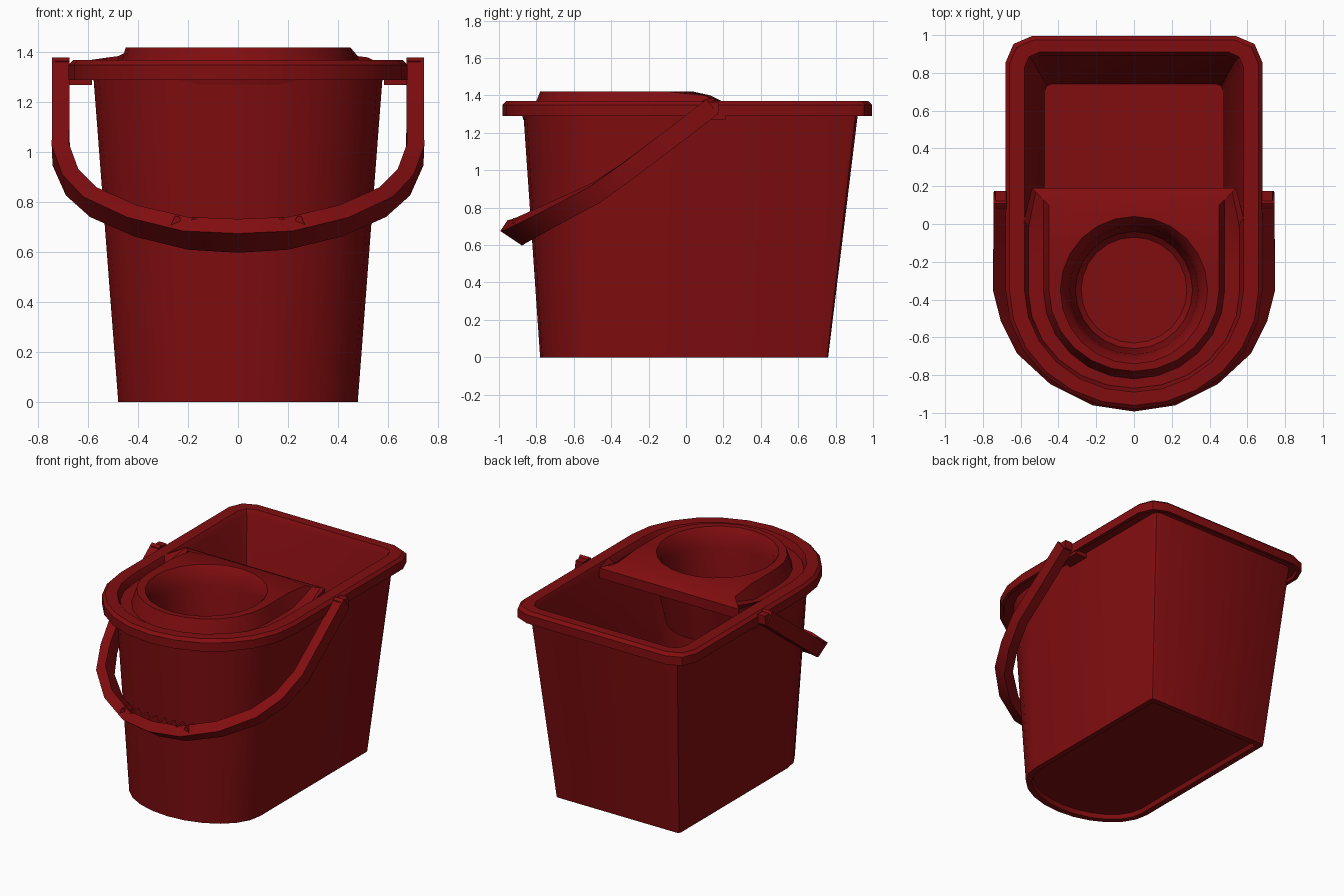
import bpy, bmesh, math
from mathutils import Vector

if "Cube" in bpy.data.objects:
    bpy.data.objects.remove(bpy.data.objects["Cube"])

red = bpy.data.materials.new("dark red plastic")
red.use_nodes = True
colour = (0.22, 0.004, 0.005, 1)
red.diffuse_color = colour
red.node_tree.nodes["Principled BSDF"].inputs["Base Color"].default_value = colour


def finish(name, bm, angle=25):
    bmesh.ops.recalc_face_normals(bm, faces=bm.faces)
    mesh = bpy.data.meshes.new(name)
    bm.to_mesh(mesh)
    bm.free()
    mesh.materials.append(red)
    ob = bpy.data.objects.new(name, mesh)
    bpy.context.collection.objects.link(ob)
    bpy.ops.object.select_all(action='DESELECT')
    ob.select_set(True)
    bpy.context.view_layer.objects.active = ob
    bpy.ops.object.shade_smooth_by_angle(angle=math.radians(angle))
    return ob


def loft(name, rings, angle=25):
    """Skin closed rings of equal length and cap both ends."""
    bm = bmesh.new()
    loops = [[bm.verts.new(p) for p in ring] for ring in rings]
    for a, b in zip(loops, loops[1:]):
        for i in range(len(a)):
            j = (i + 1) % len(a)
            bm.faces.new((a[i], a[j], b[j], b[i]))
    bm.faces.new(loops[0])
    bm.faces.new(loops[-1])
    return finish(name, bm, angle)


def tub_ring(half, back, front, start, cut, z):
    """Outline with a square, clipped back and a rounded front."""
    pts = [(half, back - cut, z), (half - cut * 0.3, back - cut * 0.3, z), (half - cut, back, z),
           (cut - half, back, z), (cut * 0.3 - half, back - cut * 0.3, z), (-half, back - cut, z)]
    n = 12
    for i in range(n + 1):
        t = math.pi + math.pi * i / n
        pts.append((half * math.cos(t), start + (start - front) * math.sin(t), z))
    return pts


# Bucket: underside recess, outer wall, overhanging rim, inner wall, floor
loft("bucket", [tub_ring(*r) for r in [
    (0.43, 0.71, -0.73, -0.44, 0.02, 0.03),
    (0.44, 0.72, -0.74, -0.44, 0.02, 0.00),
    (0.48, 0.76, -0.78, -0.44, 0.02, 0.00),
    (0.58, 0.92, -0.87, -0.40, 0.04, 1.31),
    (0.65, 0.97, -0.95, -0.36, 0.13, 1.31),
    (0.655, 0.975, -0.955, -0.36, 0.13, 1.29),
    (0.68, 0.995, -0.98, -0.35, 0.14, 1.29),
    (0.68, 0.995, -0.98, -0.35, 0.14, 1.35),
    (0.66, 0.975, -0.96, -0.35, 0.13, 1.37),
    (0.58, 0.91, -0.89, -0.35, 0.08, 1.37),
    (0.56, 0.89, -0.87, -0.36, 0.07, 1.33),
    (0.47, 0.74, -0.76, -0.44, 0.03, 0.05)]])


def wringer_ring(half, front, back, z_front, z_back):
    """Ring about the cup axis; its rear part is boxed off and may be higher."""
    pts = []
    for i in range(24):
        t = 2 * math.pi * i / 24
        c, s = math.cos(t), math.sin(t)
        if s <= 0 or back == half:
            x, y = half * c, (front if s < 0 else back) * s
        else:
            k = min(half / max(abs(c), 1e-6), back / s)
            x, y = k * c, k * s
        pts.append((x, y - 0.35, z_back if s > 0.6 else z_front))
    return pts


# Wringer: cup, raised collar, surrounding groove and rear deck
loft("wringer", [wringer_ring(*r) for r in [
    (0.28, 0.28, 0.28, 0.97, 0.97),
    (0.31, 0.31, 0.31, 1.00, 1.00),
    (0.34, 0.34, 0.34, 1.30, 1.30),
    (0.36, 0.36, 0.36, 1.38, 1.38),
    (0.39, 0.39, 0.39, 1.42, 1.42),
    (0.45, 0.43, 0.48, 1.42, 1.40),
    (0.48, 0.47, 0.51, 1.32, 1.385),
    (0.56, 0.53, 0.52, 1.32, 1.38),
    (0.59, 0.545, 0.54, 1.37, 1.37),
    (0.57, 0.52, 0.54, 1.27, 1.30),
    (0.40, 0.40, 0.40, 1.26, 1.26),
    (0.33, 0.33, 0.33, 0.94, 0.94)]])

# Handle: flat strap swept along a mirrored path
half_path = [(0.71, 0.14, 1.34), (0.71, -0.08, 1.17), (0.71, -0.32, 0.99), (0.665, -0.48, 0.88),
             (0.58, -0.64, 0.80), (0.41, -0.79, 0.725), (0.2, -0.89, 0.675)]
path = [Vector(p) for p in half_path] + [Vector((0, -0.915, 0.665))]
path += [Vector((-x, y, z)) for x, y, z in reversed(half_path)]
sections = []
for i, p in enumerate(path):
    tangent = (path[min(i + 1, len(path) - 1)] - path[max(i - 1, 0)]).normalized()
    wide = Vector((0, 0.83, -0.55))
    wide = (wide - tangent * wide.dot(tangent)).normalized()
    thin = tangent.cross(wide)
    w = 0.05 + 0.02 * (1 - abs(p.x) / 0.71)
    sections.append([p + wide * a * w + thin * b * 0.035
                     for a, b in ((-1, -1), (1, -1), (1, 1), (-1, 1))])
loft("handle", sections)


def block(name, centre, size, taper=1.0):
    x, y, z = centre
    rings = []
    for sz, k in ((-1, 1.0), (1, taper)):
        rings.append([(x + a * k * size[0] / 2, y + b * size[1] / 2, z + sz * size[2] / 2)
                      for a, b in ((-1, -1), (1, -1), (1, 1), (-1, 1))])
    return loft(name, rings)


# Finger ridges on the grip
for i in range(8):
    x = -0.245 + 0.07 * i
    drop = 0.25 * x * x
    block(f"grip_ridge_{i + 1}", (x, -0.9 + drop, 0.705 + drop), (0.06, 0.08, 0.05), 0.25)

# Hinge lugs and pins on both sides
for side, s in (("left", 1), ("right", -1)):
    block(f"{side}_hinge_lug", (s * 0.63, 0.13, 1.285), (0.09, 0.16, 0.03))
    block(f"{side}_hinge_pin", (s * 0.705, 0.13, 1.335), (0.07, 0.09, 0.06), 0.8)
